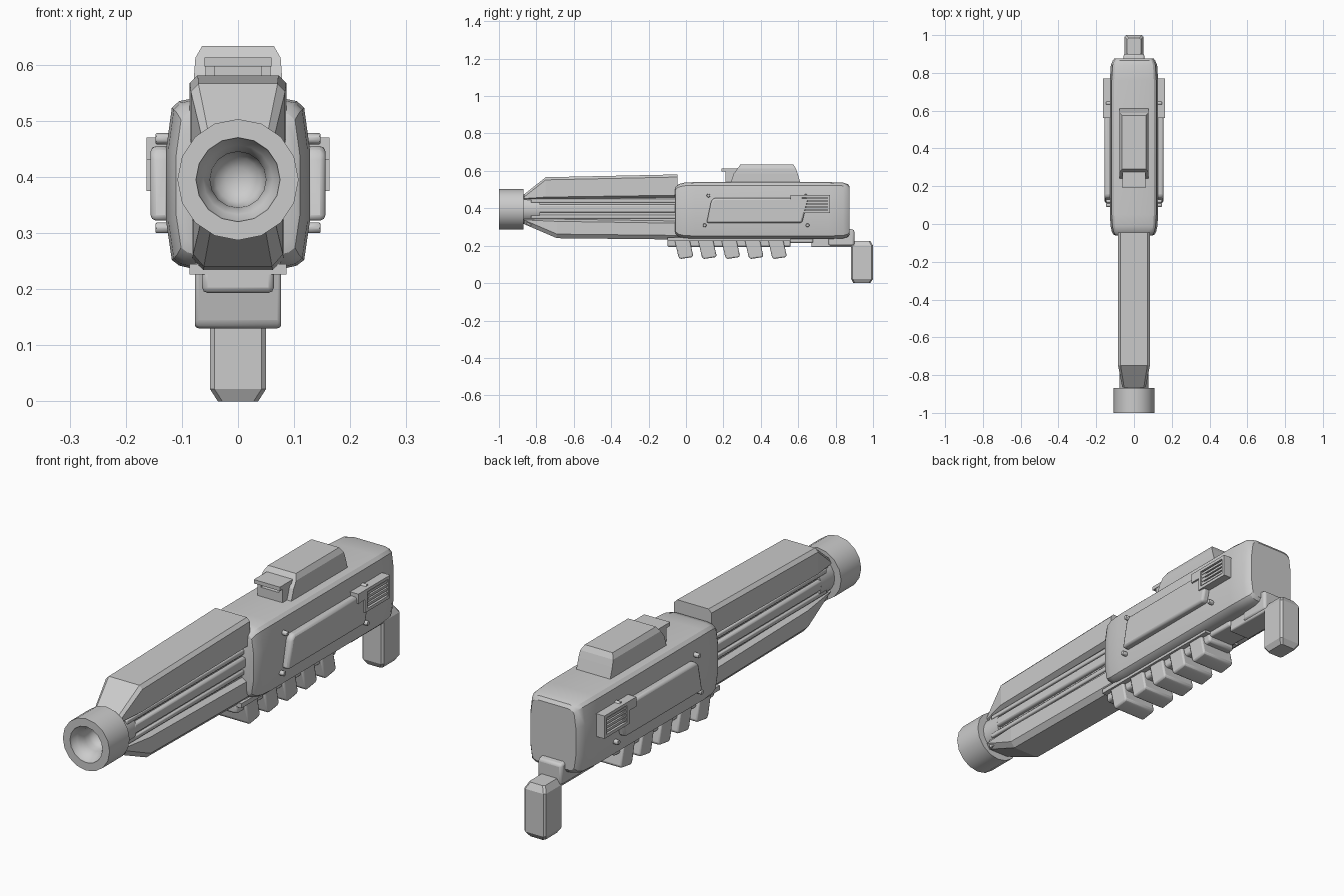
import bpy, bmesh, math
from mathutils import Vector

cube = bpy.data.objects.get("Cube")
if cube:
    bpy.data.objects.remove(cube, do_unlink=True)

grey = bpy.data.materials.new("grey metal")
grey.use_nodes = True
colour = (0.6, 0.6, 0.6, 1)
grey.diffuse_color = colour
grey.node_tree.nodes["Principled BSDF"].inputs["Base Color"].default_value = colour


def finish(name, bm, bevel=0, segments=2, smooth=35):
    bmesh.ops.recalc_face_normals(bm, faces=bm.faces)
    mesh = bpy.data.meshes.new(name)
    bm.to_mesh(mesh)
    bm.free()
    obj = bpy.data.objects.new(name, mesh)
    bpy.context.collection.objects.link(obj)
    mesh.materials.append(grey)
    if bevel:
        mod = obj.modifiers.new("edge", "BEVEL")
        mod.width, mod.segments, mod.limit_method = bevel, segments, "ANGLE"
    bpy.ops.object.select_all(action="DESELECT")
    obj.select_set(True)
    bpy.context.view_layer.objects.active = obj
    if smooth:
        bpy.ops.object.shade_smooth_by_angle(angle=math.radians(smooth))
    return obj


def loft(name, rings, **kw):
    """Skin a row of equal-sized closed rings and cap both ends."""
    bm = bmesh.new()
    rows = [[bm.verts.new(p) for p in ring] for ring in rings]
    n = len(rows[0])
    for a, b in zip(rows, rows[1:]):
        for i in range(n):
            j = (i + 1) % n
            bm.faces.new((a[i], a[j], b[j], b[i]))
    bm.faces.new(rows[0])
    bm.faces.new(rows[-1][::-1])
    return finish(name, bm, **kw)


def prism(name, profile, x0, x1, **kw):
    """Extrude a y-z profile along x."""
    return loft(name, [[(x, y, z) for y, z in profile] for x in (x0, x1)], **kw)


def box(name, x0, x1, y0, y1, z0, z1, **kw):
    return prism(name, [(y0, z0), (y1, z0), (y1, z1), (y0, z1)], x0, x1, **kw)


def section(y, half):
    """Mirror a half cross-section of (x, z) points at depth y."""
    return [(x, y, z) for x, z in half] + [(-x, y, z) for x, z in reversed(half)]


def lathe(name, profile, z, steps, **kw):
    """Turn a closed (radius, y) profile about a lengthwise axis."""
    bm = bmesh.new()
    verts = [bm.verts.new((r, y, 0)) for r, y in profile]
    edges = [bm.edges.new(p) for p in zip(verts, verts[1:])]
    bmesh.ops.spin(bm, geom=verts + edges, cent=(0, 0, 0), axis=(0, 1, 0),
                   angle=math.tau, steps=steps)
    bmesh.ops.remove_doubles(bm, verts=bm.verts, dist=0.0005)
    bmesh.ops.translate(bm, verts=bm.verts, vec=(0, 0, z))
    return finish(name, bm, **kw)


# Main body: chamfered section, drawn in at both ends
half_body = [(.08, .54), (.105, .535), (.118, .523), (.128, .45),
             (.128, .32), (.118, .252), (.105, .242), (.08, .236)]
mid = .388
ends = [(-.06, .79, .72), (-.055, .86, .84), (-.04, .92, .93), (-.01, .97, .98),
        (.05, 1, 1), (.76, 1, 1), (.84, .96, .98), (.865, .88, .93), (.875, .82, .84)]
loft("body", [section(y, [(x * sx, mid + (z - mid) * sz) for x, z in half_body])
              for y, sx, sz in ends], smooth=30)

# Upper and lower barrel shrouds
def upper(y, top, low, w):
    return section(y, [(w * .84, top), (w, top - .014), (w, low + .012), (w * .75, low)])

def lower(y, top, low, w):
    return section(y, [(w * .75, top), (w, top - .012), (w, low + .022), (w * .76, low)])

loft("upper_shroud", [upper(-.865, .475, .44, .062), upper(-.75, .566, .448, .084),
                      upper(-.045, .581, .458, .086)], smooth=0)
loft("lower_shroud", [lower(-.865, .35, .315, .062), lower(-.69, .342, .24, .08),
                      lower(-.03, .332, .233, .082)], smooth=0)

# Barrel core with side ribs and rods
box("barrel_core", -.06, .06, -.85, .0, .31, .47, smooth=0)
lathe("barrel_neck", [(0, -.88), (.078, -.88), (.078, -.78), (0, -.78)], .395, 20)
for side, s in (("left", 1), ("right", -1)):
    box(side + "_barrel_rib", s * .05, s * .077, -.79, -.04, .377, .42, bevel=.008)
    for label, z in (("upper", .44), ("lower", .355)):
        box(f"{side}_{label}_rod", s * .05, s * .07, -.83, -.04,
            z - .01, z + .01, bevel=.005)

# Muzzle with a stepped, rounded bore
lathe("muzzle", [(0, -.868), (.108, -.868), (.108, -1), (.075, -1), (.073, -.985),
                 (.062, -.972), (.055, -.958), (.05, -.94), (.049, -.915),
                 (.04, -.895), (.022, -.884), (0, -.88)], .395, 16)

# Sight housing: sloped ends, chamfered top edges
def hood(y0, y1, w, z):
    return [(-w, y0, z), (w, y0, z), (w, y1, z), (-w, y1, z)]

loft("sight_housing", [hood(.235, .615, .078, .525), hood(.255, .597, .078, .585),
                       hood(.275, .588, .076, .612), hood(.29, .575, .064, .633)], smooth=0)
# Sight window frame
box("sight_base", -.058, .058, .21, .3, .53, .578, smooth=0)
box("sight_visor", -.06, .06, .19, .3, .597, .613, smooth=0)
box("sight_back", -.045, .045, .235, .3, .57, .6, smooth=0)
for side, s in (("left", 1), ("right", -1)):
    box(side + "_sight_post", s * .042, s * .058, .21, .3, .57, .6, smooth=0)

# Side panels, vents and screws
for side, s in (("left", 1), ("right", -1)):
    prism(side + "_panel", [(.11, .322), (.62, .322), (.655, .455), (.15, .455), (.135, .44)],
          s * .12, s * .156, bevel=.01)
    # Vent frame around a recess with slats
    for part, y0, y1, z0, z1 in (("front", .56, .615, .43, .47), ("top", .56, .77, .457, .47),
                                 ("bottom", .605, .77, .375, .388),
                                 ("rear", .757, .77, .375, .47),
                                 ("inner", .605, .62, .375, .47)):
        box(f"{side}_vent_{part}", s * .12, s * .163, y0, y1, z0, z1, smooth=0)
    box(side + "_vent_recess", s * .12, s * .149, .61, .765, .38, .465, smooth=0)
    for i in range(4):
        z = .398 + i * .0165
        box(f"{side}_vent_slat_{i + 1}", s * .14, s * .159, .615, .76, z - .005, z + .005, smooth=0)
    for i, (y, z) in enumerate(((.12, .468), (.1, .309), (.65, .309), (.64, .466))):
        bm = bmesh.new()
        bmesh.ops.create_cone(bm, cap_ends=True, segments=12, radius1=.01, radius2=.01, depth=.03)
        for v in bm.verts:
            v.co = Vector((s * (.132 + v.co.z), y + v.co.x, z + v.co.y))
        finish(f"{side}_screw_{i + 1}", bm, bevel=.002, segments=1)

# Underside rail and slanted grip ridges
box("rail_plate", -.086, .086, -.1, .56, .226, .245, smooth=0)
box("rail", -.064, .064, -.1, .56, .193, .24, bevel=.01)
for i in range(5):
    y = -.065 + i * .125
    prism(f"grip_ridge_{i + 1}", [(y, .25), (y + .08, .25), (y + .104, .145),
                                  (y + .094, .138), (y + .035, .129), (y + .025, .138)],
          -.077, .077, bevel=.01)

# Rear arm and shoulder stock
box("arm_mount", -.06, .06, .5, .68, .215, .25, bevel=.008)
box("stock_arm", -.05, .05, .67, .9, .192, .25, bevel=.006)
prism("stock_bracket", [(.76, .2), (.9, .2), (.9, .285), (.85, .295), (.76, .295)],
      -.055, .055, bevel=.01)

def pad(z, w, y0, y1):
    c = .008
    return [(-w + c, y0, z), (w - c, y0, z), (w, y0 + c, z), (w, y1 - c, z),
            (w - c, y1, z), (-w + c, y1, z), (-w, y1 - c, z), (-w, y0 + c, z)]

loft("shoulder_stock", [pad(0, .036, .895, .985), pad(.022, .05, .883, 1),
                        pad(.2, .05, .883, 1), pad(.226, .036, .895, .985)], smooth=0)
